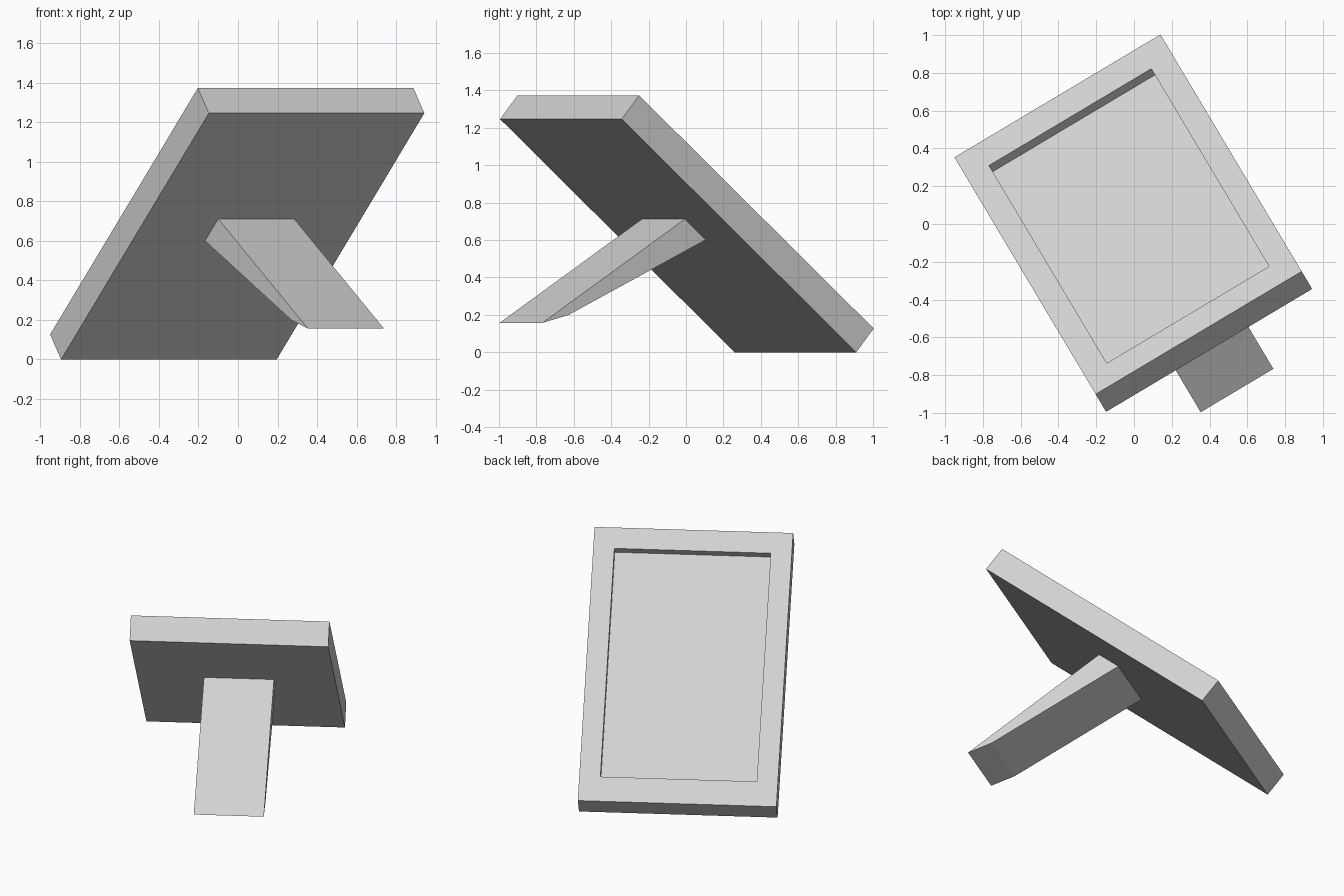
import bpy, bmesh, math
from mathutils import Matrix, Vector

if "Cube" in bpy.data.objects:
    bpy.data.objects.remove(bpy.data.objects["Cube"], do_unlink=True)

WIDTH, LENGTH, THICK = 1.27, 1.92, 0.167
TURN, TILT = math.radians(30.8), math.radians(40.5)

# Panel axes: x across, y up the slope, z out of the back
across = Vector((math.cos(TURN), math.sin(TURN), 0))
upslope = Vector((math.sin(TURN) * math.cos(TILT),
                  -math.cos(TURN) * math.cos(TILT), math.sin(TILT)))
outward = across.cross(upslope)
placement = Matrix.Translation((0.024, -0.042, 0.623)) @ \
    Matrix((across, upslope, outward)).transposed().to_4x4()

grey = bpy.data.materials.new("light_grey")
grey.use_nodes = True
colour = (0.65, 0.65, 0.65, 1)
grey.diffuse_color = colour
grey.node_tree.nodes["Principled BSDF"].inputs["Base Color"].default_value = colour


def add_part(name, bm):
    bmesh.ops.recalc_face_normals(bm, faces=bm.faces)
    bm.transform(placement)
    mesh = bpy.data.meshes.new(name)
    bm.to_mesh(mesh)
    bm.free()
    mesh.materials.append(grey)
    obj = bpy.data.objects.new(name, mesh)
    bpy.context.collection.objects.link(obj)
    return obj


# Frame slab with a shallow rectangular recess in its front
bm = bmesh.new()
bmesh.ops.create_cube(bm, size=1)
for v in bm.verts:
    v.co = (v.co.x * WIDTH, v.co.y * LENGTH, (v.co.z - 0.5) * THICK)
bm.normal_update()
front = min(bm.faces, key=lambda f: f.calc_center_median().z)
bmesh.ops.inset_individual(bm, faces=[front], thickness=0.13)
for v in front.verts:
    v.co.x = math.copysign(0.5, v.co.x)
    v.co.y = 0.814 if v.co.y > 0 else -0.788
floor = bmesh.ops.extrude_discrete_faces(bm, faces=[front])["faces"][0]
bmesh.ops.translate(bm, verts=floor.verts, vec=(0, 0, 0.059))
add_part("picture_frame", bm)

# Prop leg: side profile (up the slope, out of the back) extruded across
profile = [(0.136, 0), (0.449, 0.996), (0.354, 0.861), (-0.035, 0)]
bm = bmesh.new()
side = bm.faces.new([bm.verts.new((-0.206, y, z)) for y, z in profile])
end = bmesh.ops.extrude_face_region(bm, geom=[side])["geom"]
bmesh.ops.translate(bm, vec=(0.448, 0, 0),
                    verts=[g for g in end if isinstance(g, bmesh.types.BMVert)])
add_part("prop_leg", bm)
